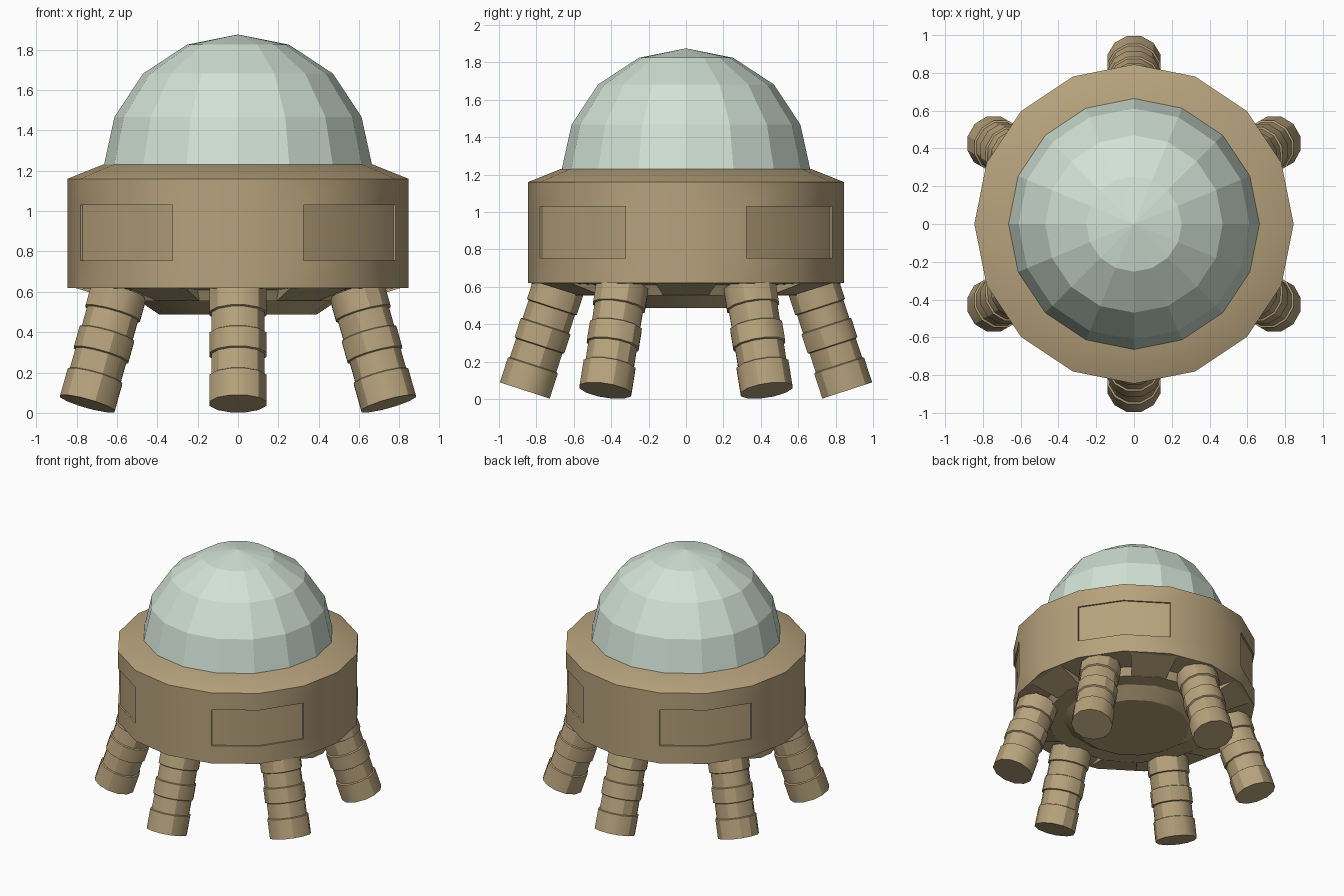
import bpy, bmesh, math
from mathutils import Vector, Matrix

if "Cube" in bpy.data.objects:
    bpy.data.objects.remove(bpy.data.objects["Cube"])


def material(name, rgb):
    m = bpy.data.materials.new(name)
    m.diffuse_color = (*rgb, 1)
    m.use_nodes = True
    m.node_tree.nodes["Principled BSDF"].inputs["Base Color"].default_value = m.diffuse_color
    return m


TAN = material("tan_hull", (0.47, 0.36, 0.20))
GLASS = material("pale_green_dome", (0.64, 0.76, 0.67))


def lathe(bm, profile, sides, offset=0.0):
    """Revolve (radius, z) points around z; radius 0 makes a pole."""
    rings = []
    for r, z in profile:
        if r == 0:
            rings.append([bm.verts.new((0, 0, z))] * sides)
        else:
            angles = [offset + math.tau * i / sides for i in range(sides)]
            rings.append([bm.verts.new((r * math.cos(a), r * math.sin(a), z)) for a in angles])
    for a, b in zip(rings, rings[1:]):
        for i in range(sides):
            j = (i + 1) % sides
            loop = list(dict.fromkeys((a[i], a[j], b[j], b[i])))
            bm.faces.new(loop)


def finish(bm, name, mat, smooth=True):
    bmesh.ops.recalc_face_normals(bm, faces=bm.faces)
    mesh = bpy.data.meshes.new(name)
    bm.to_mesh(mesh)
    bm.free()
    mesh.materials.append(mat)
    ob = bpy.data.objects.new(name, mesh)
    bpy.context.collection.objects.link(ob)
    if smooth:
        bpy.ops.object.select_all(action='DESELECT')
        ob.select_set(True)
        bpy.context.view_layer.objects.active = ob
        bpy.ops.object.shade_smooth_by_angle(angle=math.radians(30))
    return ob


# Hull with stepped underside and sloped shoulder
bm = bmesh.new()
lathe(bm, [(0, 0.487), (0.39, 0.487), (0.49, 0.555), (0.61, 0.555), (0.64, 0.61),
           (0.845, 0.62), (0.845, 0.755), (0.845, 1.03), (0.845, 1.16),
           (0.67, 1.23), (0, 1.23)], 16)
bmesh.ops.recalc_face_normals(bm, faces=bm.faces)

# Four shallow panels, each spanning the two facets around a diagonal
for k in range(4):
    diagonal = math.radians(45 + 90 * k)
    d = Vector((math.cos(diagonal), math.sin(diagonal), 0))
    panel = []
    for f in bm.faces:
        c = f.calc_center_median()
        flat = Vector((c.x, c.y, 0))
        if 0.8 < c.z < 1.0 and flat.length > 0.8 and flat.normalized().dot(d) > 0.95:
            panel.append(f)
    geom = bmesh.ops.extrude_face_region(bm, geom=panel)["geom"]
    bmesh.ops.delete(bm, geom=[f for f in panel if f.is_valid], context='FACES')
    for v in geom:
        if isinstance(v, bmesh.types.BMVert):
            v.co.x *= 0.986
            v.co.y *= 0.986
finish(bm, "hull", TAN)

# Sloped pads under the rim, between the legs
bm = bmesh.new()
for k in range(6):
    rows = []
    for r, z in ((0.83, 0.621), (0.61, 0.556), (0.56, 0.621)):
        row = []
        for s in (-1, 1):
            a = math.radians(60 * k + 11.5 * s)
            row.append(bm.verts.new((r * math.cos(a), r * math.sin(a), z)))
        rows.append(row)
    for i in range(3):
        p, q = rows[i], rows[(i + 1) % 3]
        bm.faces.new((p[0], p[1], q[1], q[0]))
    for s in (0, 1):
        bm.faces.new([row[s] for row in rows])
finish(bm, "underside_pads", TAN, smooth=False)

# Faceted dome
bm = bmesh.new()
lathe(bm, [(0.665, 1.225), (0.612, 1.467), (0.47, 1.682), (0.252, 1.825), (0, 1.875)], 16)
finish(bm, "dome", GLASS, smooth=False)

# Six splayed legs with alternating wide and narrow bands
W, N = 0.145, 0.135
LEG = [(0, 0), (W, 0), (W, 0.14), (N, 0.145), (N, 0.25), (W, 0.255), (W, 0.36),
       (N, 0.365), (N, 0.465), (W, 0.47), (W, 0.585), (0, 0.585)]
for k in range(6):
    bm = bmesh.new()
    lathe(bm, LEG, 12, math.radians(15))
    place = (Matrix.Rotation(math.radians(30 + 60 * k), 4, 'Z')
             @ Matrix.Translation((0.862, 0, 0.046))
             @ Matrix.Rotation(math.radians(-18), 4, 'Y'))
    bmesh.ops.transform(bm, matrix=place, verts=bm.verts)
    finish(bm, f"leg_{k + 1}", TAN)
